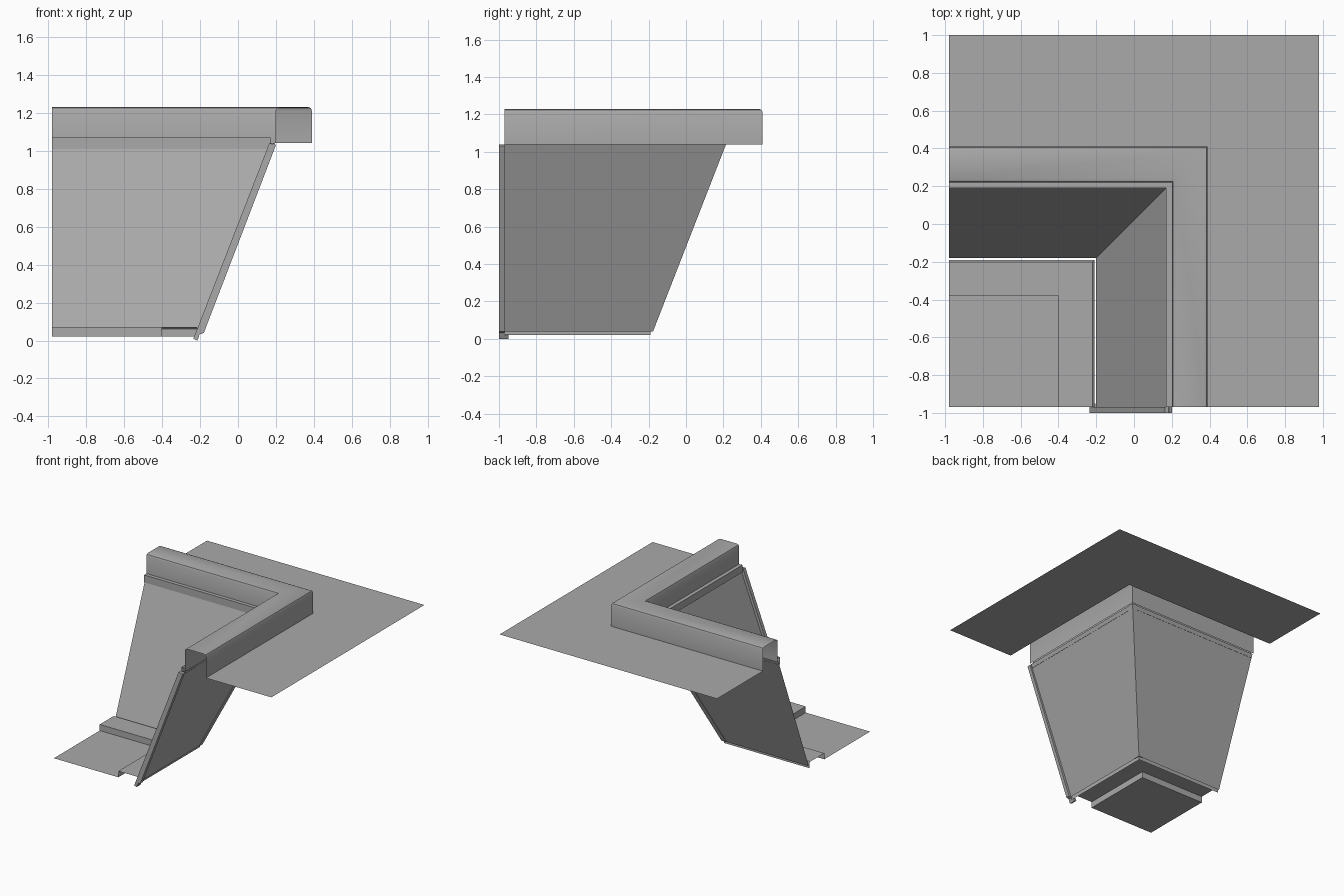
import bpy
import bmesh

cube = bpy.data.objects.get("Cube")
if cube:
    bpy.data.objects.remove(cube)

LEFT, FRONT, SHIFT = -0.98, -0.97, 0.02

grey = bpy.data.materials.new("mid_grey")
grey.use_nodes = True
colour = (0.4, 0.4, 0.4, 1)
grey.diffuse_color = colour
grey.node_tree.nodes["Principled BSDF"].inputs["Base Color"].default_value = colour


def loft(name, rows, cap=False, closed=False):
    """Skin matching rows of points; optionally close the section and cap the ends."""
    bm = bmesh.new()
    rings = [[bm.verts.new(p) for p in row] for row in rows]
    for a, b in zip(rings, rings[1:]):
        count = len(a) if closed else len(a) - 1
        for i in range(count):
            j = (i + 1) % len(a)
            bm.faces.new((a[i], a[j], b[j], b[i]))
    if cap:
        bm.faces.new(rings[0])
        bm.faces.new(rings[-1][::-1])
        bmesh.ops.recalc_face_normals(bm, faces=bm.faces)
    mesh = bpy.data.meshes.new(name)
    bm.to_mesh(mesh)
    bm.free()
    mesh.materials.append(grey)
    obj = bpy.data.objects.new(name, mesh)
    bpy.context.collection.objects.link(obj)
    bpy.ops.object.select_all(action="DESELECT")
    obj.select_set(True)
    bpy.context.view_layer.objects.active = obj
    bpy.ops.object.shade_smooth_by_angle(angle=0.6)
    return obj


def corner_sweep(name, profile):
    """Carry an (offset, height) profile around the mitred corner."""
    return loft(name, [
        [(u, FRONT, z) for u, z in profile],
        [(u, u + SHIFT, z) for u, z in profile],
        [(LEFT, u + SHIFT, z) for u, z in profile],
    ])


# Upper ground and lower floor
corner_sweep("upper_ground", [(0.98, 1.04), (0.39, 1.04)])
loft("lower_floor", [[(LEFT, y, 0.02), (-0.4, y, 0.02)] for y in (FRONT, -0.38)])

# Hollow parapet with softened top edges
corner_sweep("parapet", [(0.39, 1.04), (0.39, 1.21), (0.384, 1.224), (0.37, 1.23),
                         (0.22, 1.23), (0.206, 1.224), (0.2, 1.21), (0.2, 1.04)])

# Sloping walls, top moulding and bottom ledge
corner_sweep("sloping_wall", [(0.19, 1.04), (-0.2, 0.04)])
corner_sweep("top_moulding", [(0.2, 1.07), (0.17, 1.07), (0.17, 1.01), (0.18, 1.01)])
corner_sweep("bottom_ledge", [(-0.21, 0.02), (-0.21, 0.06), (-0.22, 0.07),
                              (-0.4, 0.07), (-0.4, 0.02)])

# Bead folded around the outer corner of the walls
bead = [(0.004, 0.004), (0.004, -0.04), (0, -0.04), (0, 0), (-0.04, 0), (-0.04, 0.004)]
loft("corner_bead", [[(u + dx, u + SHIFT + dy, z) for dx, dy in bead]
                     for u, z in ((-0.2, 0.04), (0.19, 1.04))], cap=True, closed=True)

# Stepped strip closing the front end of the wall
strips = {
    "end_strip_inner": ((-0.235, 0.01), (-0.215, 0), (0.185, 1.035), (0.165, 1.04)),
    "end_strip_outer": ((-0.21, 0.03), (-0.18, 0.04), (0.2, 1.03), (0.185, 1.04)),
}
for name, outline in strips.items():
    loft(name, [[(x, y, z) for x, z in outline] for y in (-1.0, FRONT)],
         cap=True, closed=True)

# Small foot under the end strip
loft("strip_foot", [[(-0.235, y, 0.01), (-0.215, y, 0), (-0.205, y, 0.02), (-0.225, y, 0.03)]
                    for y in (-1.0, -0.95)], cap=True, closed=True)
